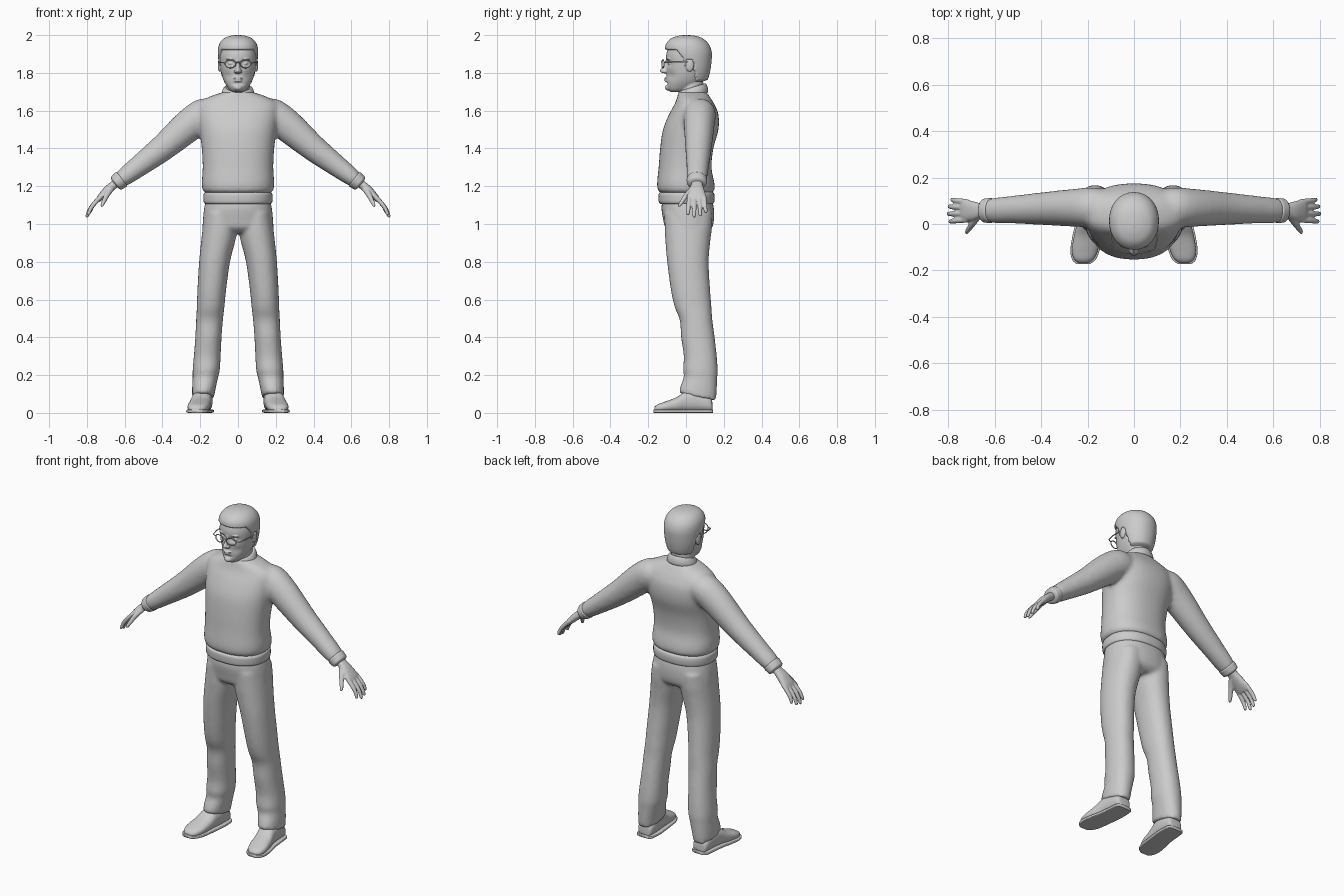
import bpy, bmesh, math
from mathutils import Vector

grey = bpy.data.materials.new("plain grey")
grey.diffuse_color = (0.6, 0.6, 0.6, 1)


def new_object(name, bm, mirror=False, voxel=0, smooth=0):
    bmesh.ops.recalc_face_normals(bm, faces=bm.faces)
    me = bpy.data.meshes.new(name)
    bm.to_mesh(me)
    bm.free()
    me.materials.append(grey)
    me.shade_smooth()
    ob = bpy.data.objects.new(name, me)
    bpy.context.collection.objects.link(ob)
    if mirror:
        m = ob.modifiers.new("mirror", 'MIRROR')
        m.use_mirror_merge = False
    if voxel:
        m = ob.modifiers.new("blend", 'REMESH')
        m.mode, m.voxel_size, m.use_smooth_shade = 'VOXEL', voxel, True
    if smooth:
        m = ob.modifiers.new("soften", 'SMOOTH')
        m.factor, m.iterations = 0.5, smooth
    return ob


def level(z, hx, y0, y1, x=0, tilt=0):
    """Horizontal section: half width hx, from y0 to y1."""
    return (x, (y0 + y1) / 2, z, hx, 0, 0, 0, (y1 - y0) / 2, tilt)


def upright(y, x, hw, z0, z1):
    """Section facing y, for shoes."""
    return (x, y, (z0 + z1) / 2, hw, 0, 0, 0, 0, (z1 - z0) / 2)


def limb(points):
    """Sections across a path of (x, y, z, radius in xz, radius in y)."""
    out = []
    for i, (x, y, z, r, ry) in enumerate(points):
        a, b = points[max(i - 1, 0)], points[min(i + 1, len(points) - 1)]
        d = Vector((b[0] - a[0], 0, b[2] - a[2])).normalized()
        out.append((x, y, z, -d.z * r, 0, d.x * r, 0, ry, 0))
    return out


def loft(bm, secs, n=32, p=2.0, sub=5):
    """Skin smoothly interpolated superellipse sections and cap the ends."""
    rows = []
    last = len(secs) - 1
    for i in range(last):
        a, b, c, d = (secs[max(i - 1, 0)], secs[i], secs[i + 1], secs[min(i + 2, last)])
        for k in range(sub + (i == last - 1)):
            t = k / sub
            rows.append([0.5 * (2 * q + (r - o) * t + (2 * o - 5 * q + 4 * r - s) * t * t
                                + (3 * q - o - 3 * r + s) * t ** 3)
                         for o, q, r, s in zip(a, b, c, d)])
    rings = []
    for s in rows:
        C, U, V = Vector(s[:3]), Vector(s[3:6]), Vector(s[6:])
        ring = []
        for j in range(n):
            ang = 2 * math.pi * j / n
            cu, sv = math.cos(ang), math.sin(ang)
            cu = math.copysign(abs(cu) ** (2 / p), cu)
            sv = math.copysign(abs(sv) ** (2 / p), sv)
            ring.append(bm.verts.new(C + U * cu + V * sv))
        rings.append(ring)
    for a, b in zip(rings, rings[1:]):
        for j in range(n):
            bm.faces.new((a[j], a[(j + 1) % n], b[(j + 1) % n], b[j]))
    bm.faces.new(rings[0])
    bm.faces.new(rings[-1])


def part(name, secs, mirror=False, **kw):
    bm = bmesh.new()
    loft(bm, secs, **kw)
    return new_object(name, bm, mirror)


def ball(bm, pos, size):
    made = bmesh.ops.create_uvsphere(bm, u_segments=20, v_segments=14, radius=1)
    for v in made["verts"]:
        v.co = Vector([a * b + c for a, b, c in zip(v.co, size, pos)])


# Sweater: body and both sleeves blended together
bm = bmesh.new()
loft(bm, [level(1.165, .175, -.135, .14), level(1.18, .188, -.15, .152), level(1.22, .192, -.153, .15),
          level(1.30, .187, -.145, .135), level(1.40, .192, -.137, .145), level(1.50, .205, -.122, .172),
          level(1.58, .215, -.09, .172), level(1.635, .21, -.06, .15), level(1.67, .16, -.047, .128),
          level(1.70, .075, -.04, .11)], n=40, p=2.3)
for s in (1, -1):
    loft(bm, limb([(s * .10, .07, 1.60, .06, .07), (s * .17, .072, 1.583, .086, .085),
                   (s * .25, .07, 1.53, .087, .082), (s * .40, .066, 1.402, .071, .07),
                   (s * .52, .062, 1.31, .058, .06), (s * .60, .058, 1.25, .048, .055),
                   (s * .635, .058, 1.222, .038, .046)]))
new_object("sweater", bm, voxel=.011, smooth=8)

# Ribbed hem, collar and cuffs
part("sweater_hem", [level(1.105, .165, -.125, .135), level(1.112, .18, -.142, .148),
                     level(1.14, .183, -.146, .152), level(1.162, .18, -.143, .148),
                     level(1.172, .165, -.125, .135)], n=48, p=2.3)
part("collar", [level(1.665, .07, -.03, .10, 0, .022), level(1.673, .085, -.047, .116, 0, .024),
                level(1.695, .086, -.046, .116, 0, .024), level(1.717, .077, -.04, .108, 0, .022),
                level(1.724, .068, -.032, .10, 0, .02), level(1.715, .055, -.02, .09, 0, .02)], n=40)
part("cuff", limb([(.612, .058, 1.241, .03, .035), (.616, .058, 1.238, .046, .053),
                   (.63, .058, 1.227, .046, .053), (.645, .058, 1.215, .042, .05),
                   (.651, .058, 1.21, .028, .036)]), True)

# Trousers: hips and both legs blended together
bm = bmesh.new()
loft(bm, [level(1.13, .17, -.125, .138), level(1.08, .18, -.13, .148), level(1.02, .186, -.12, .148),
          level(.98, .185, -.11, .138), level(.955, .15, -.08, .11)], n=40, p=2.3)
legs = [(1.06, .012, .175, -.115, .14), (.98, .005, .187, -.113, .138), (.92, .012, .194, -.11, .13),
        (.80, .042, .206, -.10, .12), (.65, .063, .215, -.08, .128), (.56, .072, .218, -.06, .135),
        (.49, .08, .222, -.033, .14), (.40, .087, .226, -.026, .152), (.30, .092, .234, -.012, .163),
        (.23, .096, .24, -.016, .168), (.19, .105, .24, -.012, .166), (.13, .118, .243, -.03, .163),
        (.085, .126, .243, -.037, .158)]
for s in (1, -1):
    loft(bm, [level(z, (b - a) / 2, y0, y1, s * (a + b) / 2, -.02 if z < .1 else -.01 if z < .15 else 0)
              for z, a, b, y0, y1 in legs], p=2.2)
new_object("trousers", bm, voxel=.01, smooth=6)

# Shoes with separate soles
shoe = [(.14, .185, .025, .05), (.128, .185, .045, .085), (.06, .187, .052, .12), (0, .193, .053, .115),
        (-.05, .202, .056, .083), (-.11, .211, .056, .06), (-.15, .216, .043, .045), (-.168, .218, .02, .03)]
part("shoe", [upright(y, x, w, .004, z) for y, x, w, z in shoe], True, p=2.4)
part("sole", [upright(y * 1.03, x, w + .007, 0, .018) for y, x, w, z in shoe], True, p=6)

# Hands: palm, four fingers and thumb
bm = bmesh.new()
loft(bm, limb([(.63, .058, 1.225, .024, .03), (.66, .058, 1.205, .022, .031), (.69, .056, 1.18, .022, .041),
               (.725, .058, 1.145, .018, .047), (.742, .058, 1.125, .012, .042)]), n=24, p=2.4)
for y0, y1, reach in ((.018, .008, .95), (.045, .043, 1.05), (.071, .077, 1.0), (.095, .108, .85)):
    steps = [(.715, 1.155, .012), (.755, 1.115, .0125), (.782, 1.08, .011), (.795, 1.048, .009), (.797, 1.04, .003)]
    loft(bm, limb([(.715 + (x - .715) * reach, y0 + (y1 - y0) * i / 4, 1.155 + (z - 1.155) * reach, r, r)
                   for i, (x, z, r) in enumerate(steps)]), n=12)
loft(bm, limb([(.67, .04, 1.19, .018, .022), (.69, .01, 1.16, .015, .018), (.708, -.016, 1.125, .012, .014),
               (.72, -.034, 1.098, .009, .01), (.723, -.041, 1.09, .003, .004)]), n=14)
new_object("hand", bm, True, voxel=.0045, smooth=3)

# Head: skull with carved sockets and cheeks, then neck, nose, lips, eyes, brows, ears
bm = bmesh.new()
loft(bm, [level(1.698, .025, -.078, -.02), level(1.708, .043, -.095, .02), level(1.73, .06, -.104, .06),
          level(1.76, .076, -.103, .09), level(1.80, .088, -.102, .108), level(1.85, .095, -.105, .118),
          level(1.90, .097, -.104, .12), level(1.95, .085, -.085, .105), level(1.98, .055, -.05, .075),
          level(1.985, .02, -.02, .03)], n=72, p=2.15, sub=8)
dents = [(.038, 1.85, .022, .014, .017), (.055, 1.785, .022, .02, .006), (0, 1.742, .03, .008, .007)]
for v in bm.verts:
    if v.co.y < -.03:
        for x, z, rx, rz, depth in dents:
            v.co.y += depth * math.exp(-((abs(v.co.x) - x) / rx) ** 2 - ((v.co.z - z) / rz) ** 2)
loft(bm, [level(1.66, .066, -.03, .10), level(1.72, .063, -.035, .093), level(1.80, .06, -.03, .09)])
loft(bm, [level(1.872, .008, -.107, -.07), level(1.845, .009, -.117, -.07), level(1.822, .014, -.133, -.07),
          level(1.808, .019, -.139, -.07), level(1.798, .014, -.122, -.07)], n=20)
ball(bm, (0, -.102, 1.771), (.026, .014, .006))
ball(bm, (0, -.101, 1.759), (.022, .014, .007))
ball(bm, (0, -.096, 1.722), (.022, .016, .015))
for s in (1, -1):
    ball(bm, (s * .037, -.079, 1.85), (.017, .017, .011))
    ball(bm, (s * .04, -.091, 1.873), (.024, .012, .005))
    ball(bm, (s * .098, .02, 1.84), (.009, .022, .034))
    ball(bm, (s * .014, -.113, 1.806), (.008, .012, .008))
new_object("head", bm, voxel=.004, smooth=2)


# Hair: a larger cap tucked into the skull below the hairline
def hairline(y):
    if y < -.055:
        return 1.927
    if y < -.015:
        return 1.927 - (y + .055) * 1.2
    if y < .005:
        return 1.84
    return 1.875 if y < .035 else max(1.765, 1.875 - (y - .035) * 5)


bm = bmesh.new()
loft(bm, [level(1.74, .07, -.06, .098), level(1.77, .085, -.075, .117), level(1.81, .097, -.09, .128),
          level(1.86, .104, -.1, .135), level(1.91, .107, -.11, .136), level(1.95, .1, -.107, .122),
          level(1.98, .078, -.082, .092), level(1.995, .045, -.045, .055), level(2.0, .012, -.012, .015)],
     n=80, p=2.1, sub=10)
for v in bm.verts:
    t = min(1, max(0, (hairline(v.co.y) - v.co.z) / .014))
    k = 1 - .22 * t * t * (3 - 2 * t)
    v.co.x *= k
    v.co.y = .015 + (v.co.y - .015) * k
new_object("hair", bm)


# Glasses: rims, bridge and side arms from thin tubes
def tube(name, points, cyclic=False, radius=.003):
    cu = bpy.data.curves.new(name, 'CURVE')
    cu.dimensions, cu.bevel_depth, cu.bevel_resolution = '3D', radius, 2
    sp = cu.splines.new('POLY')
    sp.points.add(len(points) - 1)
    for q, co in zip(sp.points, points):
        q.co = (*co, 1)
    sp.use_cyclic_u = cyclic
    cu.materials.append(grey)
    bpy.context.collection.objects.link(bpy.data.objects.new(name, cu))


for s, side in ((1, "left"), (-1, "right")):
    turns = [2 * math.pi * i / 28 for i in range(28)]
    tube("glasses_rim_" + side, [(s * (.04 + .028 * math.cos(a)), -.122 + .006 * math.cos(a),
                                  1.848 + .021 * math.sin(a)) for a in turns], True)
    tube("glasses_arm_" + side, [(s * .068, -.116, 1.853), (s * .09, -.108, 1.856), (s * .1, -.06, 1.857),
                                 (s * .102, .015, 1.857), (s * .1, .035, 1.84)])
tube("glasses_bridge", [(-.013, -.127, 1.853), (0, -.129, 1.857), (.013, -.127, 1.853)])
